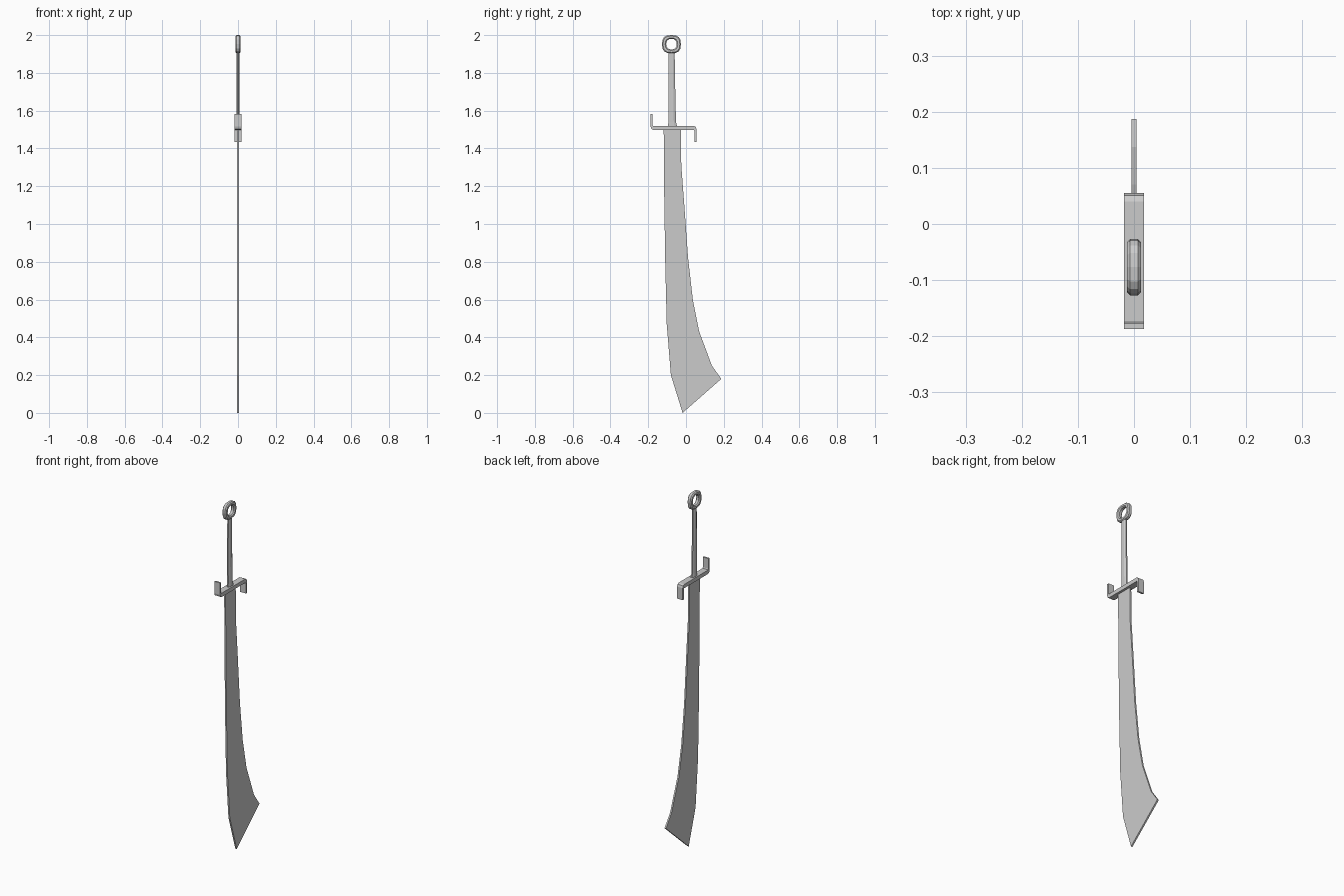
import bpy, bmesh, math

if "Cube" in bpy.data.objects:
    bpy.data.objects.remove(bpy.data.objects["Cube"])


def make(name, bm):
    bmesh.ops.recalc_face_normals(bm, faces=bm.faces)
    me = bpy.data.meshes.new(name)
    bm.to_mesh(me)
    bm.free()
    ob = bpy.data.objects.new(name, me)
    bpy.context.collection.objects.link(ob)
    return ob


def slab(name, outline, half):
    """Extrude a (y, z) outline symmetrically along x."""
    bm = bmesh.new()
    face = bm.faces.new([bm.verts.new((-half, y, z)) for y, z in outline])
    ext = bmesh.ops.extrude_face_region(bm, geom=[face])
    for v in ext["geom"]:
        if isinstance(v, bmesh.types.BMVert):
            v.co.x = half
    return make(name, bm)


def loft(name, rings, closed=False):
    """Skin a list of vertex rings, capped or joined end to end."""
    bm = bmesh.new()
    rows = [[bm.verts.new(p) for p in r] for r in rings]
    n = len(rows[0])
    for i in range(len(rows) if closed else len(rows) - 1):
        a, b = rows[i], rows[(i + 1) % len(rows)]
        for j in range(n):
            k = (j + 1) % n
            bm.faces.new((a[j], a[k], b[k], b[j]))
    if not closed:
        bm.faces.new(rows[0])
        bm.faces.new(rows[-1])
    return make(name, bm)


# Flaring blade with a clipped point
slab("blade", [(-0.118, 1.505), (-0.116, 1.2), (-0.110, 0.8), (-0.102, 0.47),
               (-0.080, 0.20), (-0.018, 0.0), (0.187, 0.18), (0.137, 0.25),
               (0.070, 0.43), (0.036, 0.60), (0.011, 0.82), (-0.009, 1.10),
               (-0.025, 1.31), (-0.027, 1.505)], 0.0045)

# S-shaped guard: half outline rotated 180 degrees about its centre
cy, cz = -0.066, 1.509
half = [(-0.109, 0.011), (-0.111, 0.016), (-0.111, 0.074), (-0.121, 0.074),
        (-0.121, 0.006), (-0.117, -0.006), (-0.106, -0.011)]
outline = half + [(-y, -z) for y, z in half]
slab("guard", [(cy + y, cz + z) for y, z in outline], 0.018)

# Eight-sided grip, flared at the guard
grip = [(1.515, -0.071, 0.025, 0.010), (1.54, -0.073, 0.020, 0.009),
        (1.72, -0.075, 0.018, 0.008), (1.90, -0.076, 0.016, 0.008),
        (1.918, -0.077, 0.020, 0.009)]
angles = [math.radians(22.5 + 45 * i) for i in range(8)]
loft("grip", [[(1.08 * rx * math.cos(a), y + 1.08 * ry * math.sin(a), z)
               for a in angles] for z, y, ry, rx in grip])

# Ring pommel: bevelled band around a rounded-square path
profile = [(-0.007, 0.0), (-0.0125, 0.25), (-0.0125, 0.75), (-0.007, 1.0),
           (0.007, 1.0), (0.0125, 0.75), (0.0125, 0.25), (0.007, 0.0)]


def rounded(a, ry, rz, e):
    c, s = math.cos(a), math.sin(a)
    return (ry * math.copysign(abs(c) ** e, c), rz * math.copysign(abs(s) ** e, s))


rings = []
for i in range(16):
    a = math.radians(22.5 * i)
    inner, outer = rounded(a, 0.028, 0.028, 0.85), rounded(a, 0.050, 0.048, 0.72)
    rings.append([(x, -0.077 + inner[0] + t * (outer[0] - inner[0]),
                   1.952 + inner[1] + t * (outer[1] - inner[1])) for x, t in profile])
loft("ring_pommel", rings, closed=True)
